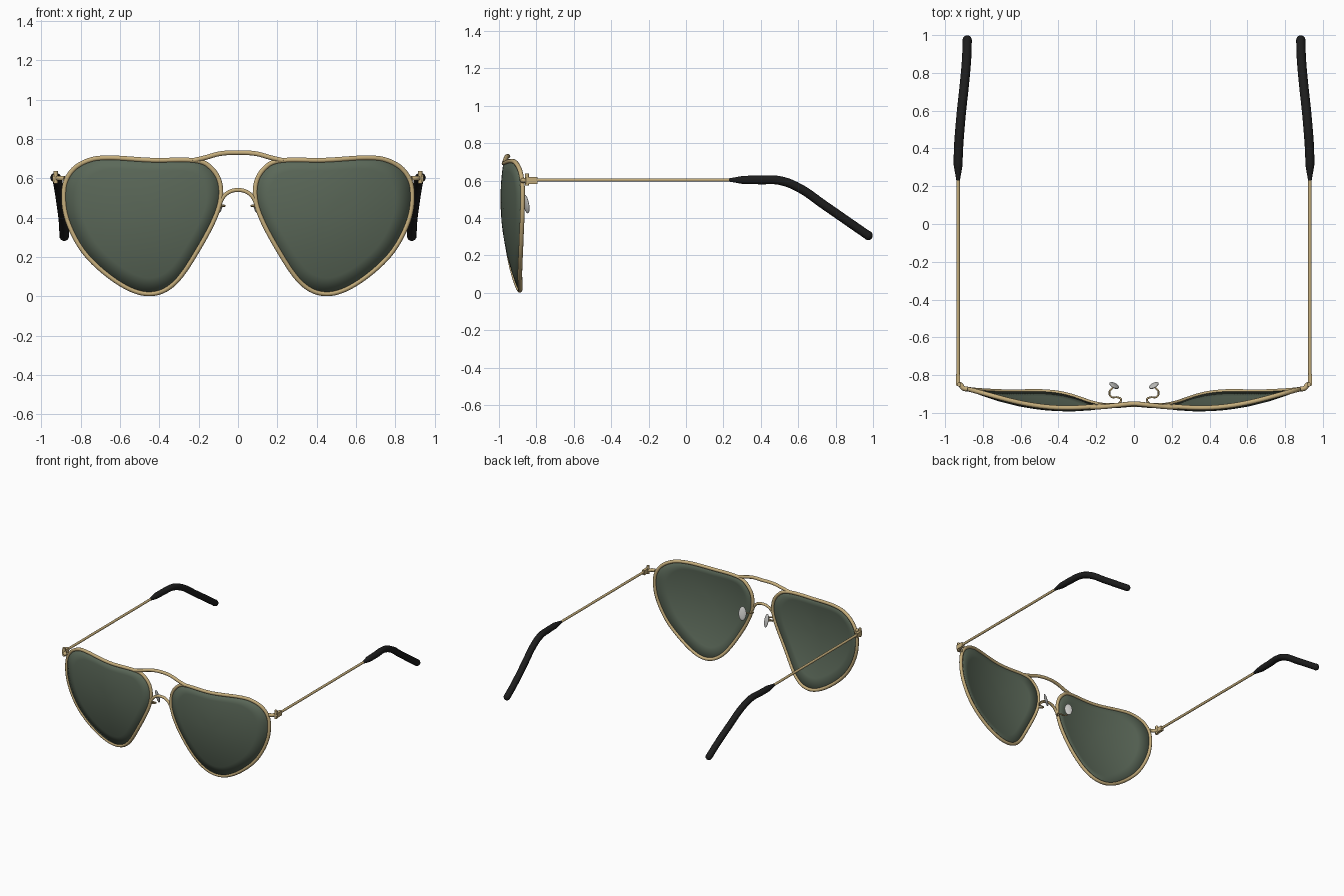
import bpy, bmesh, math
from mathutils import Vector, Matrix

if "Cube" in bpy.data.objects:
    bpy.data.objects.remove(bpy.data.objects["Cube"], do_unlink=True)


def material(name, color, metallic=0.0, rough=0.5):
    m = bpy.data.materials.new(name)
    m.use_nodes = True
    m.diffuse_color = (*color, 1)
    node = m.node_tree.nodes["Principled BSDF"]
    node.inputs["Base Color"].default_value = (*color, 1)
    node.inputs["Metallic"].default_value = metallic
    node.inputs["Roughness"].default_value = rough
    return m


gold = material("gold metal", (0.56, 0.42, 0.20))
green = material("green lens", (0.105, 0.14, 0.10))
black = material("black plastic", (0.012, 0.012, 0.012))
silver = material("silver pad", (0.60, 0.60, 0.58))


def finish(name, mesh, mat, angle=40):
    mesh.materials.clear()
    mesh.materials.append(mat)
    ob = bpy.data.objects.new(name, mesh)
    bpy.context.collection.objects.link(ob)
    bpy.ops.object.select_all(action="DESELECT")
    ob.select_set(True)
    bpy.context.view_layer.objects.active = ob
    bpy.ops.object.shade_smooth_by_angle(angle=math.radians(angle))
    return ob


def tube(name, points, radius, mat, radii=None, closed=False, smooth=True):
    """Round tube along a path, turned into a mesh."""
    cu = bpy.data.curves.new(name, "CURVE")
    cu.dimensions = "3D"
    cu.bevel_depth = radius
    cu.bevel_resolution = 3
    cu.use_fill_caps = True
    cu.resolution_u = 8
    sp = cu.splines.new("BEZIER" if smooth else "POLY")
    pts = sp.bezier_points if smooth else sp.points
    pts.add(len(points) - 1)
    for i, (p, co) in enumerate(zip(pts, points)):
        p.co = co if smooth else (*co, 1)
        p.radius = radii[i] if radii else 1
        if smooth:
            p.handle_left_type = p.handle_right_type = "AUTO"
    sp.use_cyclic_u = closed
    temp = bpy.data.objects.new("temp", cu)
    bpy.context.collection.objects.link(temp)
    dg = bpy.context.evaluated_depsgraph_get()
    mesh = bpy.data.meshes.new_from_object(temp.evaluated_get(dg))
    bpy.data.objects.remove(temp, do_unlink=True)
    return finish(name, mesh, mat)


def primitive(name, mat, matrix, kind):
    bm = bmesh.new()
    if kind == "ball":
        bmesh.ops.create_uvsphere(bm, u_segments=24, v_segments=14, radius=1, matrix=matrix)
    elif kind == "rod":
        bmesh.ops.create_cone(bm, cap_ends=True, segments=20, radius1=1, radius2=1,
                              depth=2, matrix=matrix)
    else:
        bmesh.ops.create_cube(bm, size=2, matrix=matrix)
    mesh = bpy.data.meshes.new(name)
    bm.to_mesh(mesh)
    bm.free()
    return finish(name, mesh, mat)


def placed(loc, scale, rot=None):
    m = Matrix.Translation(loc)
    if rot:
        m = m @ rot
    return m @ Matrix.Diagonal((*scale, 1))


def dome(x, z):
    """Depth of the curved lens front."""
    return -0.988 + 0.40 * ((x - 0.35) ** 2 + (z - 0.5) ** 2)


def closed_spline(pts, steps=8):
    out, n = [], len(pts)
    for i in range(n):
        a, b, c, d = (Vector(pts[(i + k) % n]) for k in (-1, 0, 1, 2))
        for s in range(steps):
            t = s / steps
            out.append(0.5 * (2 * b + (c - a) * t + (2 * a - 5 * b + 4 * c - d) * t * t
                              + (3 * b - a - 3 * c + d) * t ** 3))
    return out


# Teardrop lens outline (x, z)
outline = closed_spline([
    (0.22, 0.69), (0.44, 0.692), (0.65, 0.704), (0.76, 0.69), (0.845, 0.635), (0.884, 0.54),
    (0.866, 0.385), (0.77, 0.21), (0.60, 0.065), (0.45, 0.013), (0.32, 0.07),
    (0.19, 0.26), (0.102, 0.44), (0.09, 0.565), (0.135, 0.65)])
middle = Vector((0.45, 0.42))


def lens(name, s):
    bm = bmesh.new()
    rings = []
    for r in (0.2, 0.4, 0.6, 0.8, 1):
        flat = [middle.lerp(p, r) for p in outline]
        rings.append([bm.verts.new((s * p.x, dome(p.x, p.y), p.y)) for p in flat])
    hub = bm.verts.new((s * middle.x, dome(*middle), middle.y))
    n = len(outline)
    for i in range(n):
        j = (i + 1) % n
        bm.faces.new((hub, rings[0][i], rings[0][j]))
        for a, b in zip(rings, rings[1:]):
            bm.faces.new((a[i], b[i], b[j], a[j]))
    bmesh.ops.recalc_face_normals(bm, faces=bm.faces)
    mesh = bpy.data.meshes.new(name)
    bm.to_mesh(mesh)
    bm.free()
    ob = finish(name, mesh, green)
    mod = ob.modifiers.new("thickness", "SOLIDIFY")
    mod.thickness = 0.008
    mod.offset = 0


for side, s in (("left", 1), ("right", -1)):
    def flip(pts):
        return [(s * x, y, z) for x, y, z in pts]

    # Lens and its wire rim
    lens(side + "_lens", s)
    tube(side + "_rim", flip([(p.x, dome(p.x, p.y), p.y) for p in outline]), 0.0125, gold,
         closed=True, smooth=False)

    # Nose pad on its bent wire
    tube(side + "_pad_wire", flip([(0.095, -0.96, 0.46), (0.068, -0.93, 0.46), (0.085, -0.918, 0.457),
         (0.12, -0.915, 0.457), (0.13, -0.89, 0.465), (0.105, -0.86, 0.475)]), 0.005, gold)
    turn = Matrix.Rotation(s * math.radians(-30), 4, "Z").inverted() @ Matrix.Rotation(math.radians(12), 4, "X")
    primitive(side + "_nose_pad", silver, placed((s * 0.105, -0.855, 0.475), (0.028, 0.009, 0.052), turn), "ball")

    # Hinge: end piece, block and screw
    tube(side + "_end_piece", flip([(0.882, -0.875, 0.60), (0.905, -0.868, 0.60),
         (0.918, -0.852, 0.60), (0.932, -0.845, 0.60)]), 0.013, gold)
    primitive(side + "_hinge_block", gold, placed((s * 0.931, -0.825, 0.60), (0.011, 0.03, 0.018)), "box")
    primitive(side + "_hinge_screw", gold, placed((s * 0.926, -0.85, 0.605), (0.011, 0.011, 0.032)), "rod")

    # Temple wire and its curved sleeve
    tube(side + "_temple", flip([(0.931, -0.82, 0.603), (0.931, 0.26, 0.603)]), 0.0095, gold, smooth=False)
    tube(side + "_sleeve", flip([(0.931, 0.225, 0.603), (0.931, 0.31, 0.603), (0.929, 0.40, 0.603),
         (0.922, 0.50, 0.60), (0.913, 0.60, 0.563), (0.898, 0.74, 0.468),
         (0.886, 0.88, 0.371), (0.883, 0.974, 0.306)]), 0.0245, black,
         radii=[0.35, 0.95, 1, 1, 1, 1, 1, 1])
    primitive(side + "_sleeve_end", black, placed((s * 0.883, 0.974, 0.306), (0.0245,) * 3), "ball")

# Upper brow bar and lower bridge
tube("brow_bar", [(-0.23, -0.97, 0.69), (-0.17, -0.968, 0.704), (-0.09, -0.96, 0.725), (0, -0.952, 0.73),
     (0.09, -0.96, 0.725), (0.17, -0.968, 0.704), (0.23, -0.97, 0.69)], 0.0125, gold)
tube("nose_bridge", [(-0.095, -0.963, 0.46), (-0.078, -0.963, 0.50), (-0.045, -0.96, 0.53), (0, -0.958, 0.54),
     (0.045, -0.96, 0.53), (0.078, -0.963, 0.50), (0.095, -0.963, 0.46)], 0.0105, gold)
